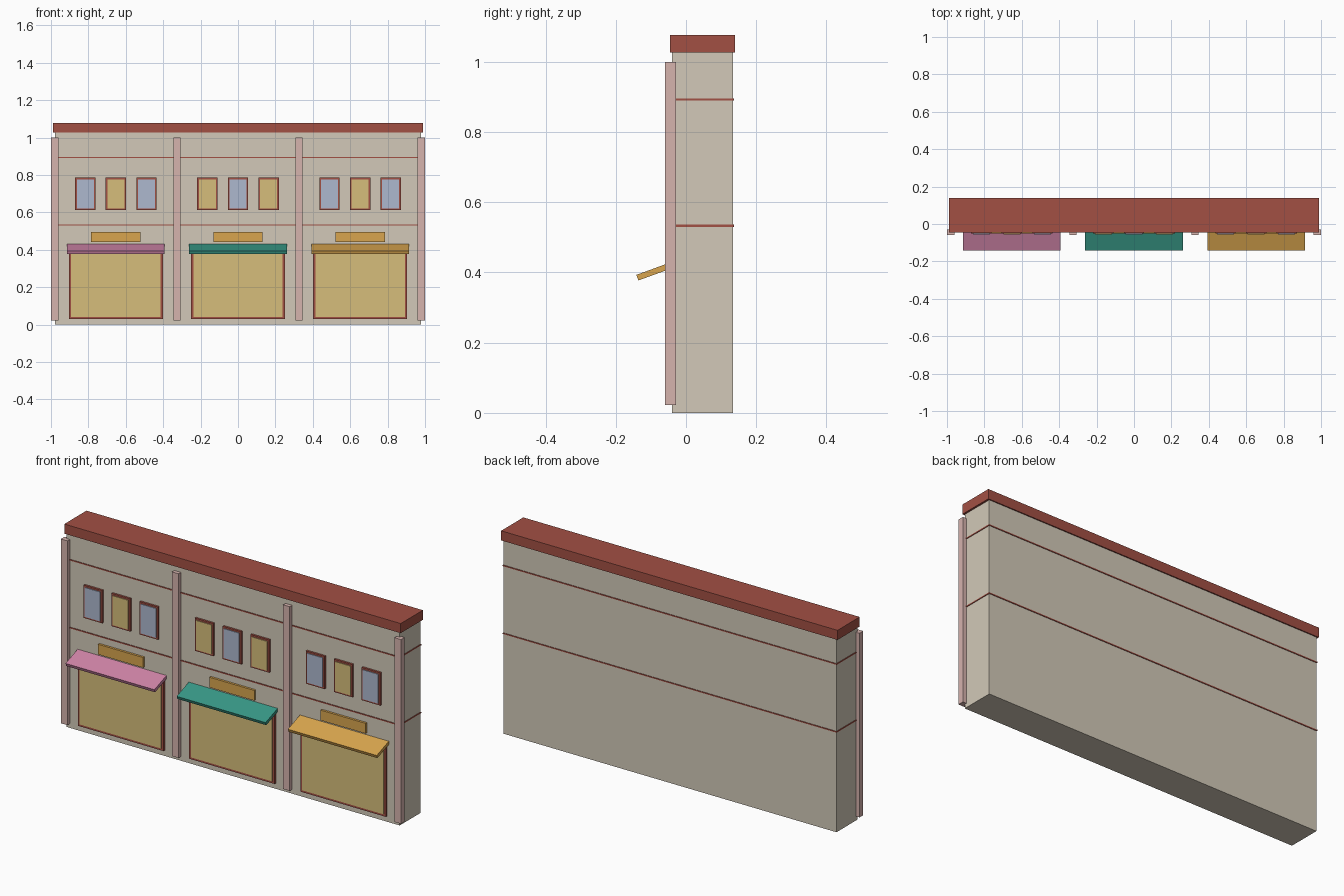
import bpy, math

if "Cube" in bpy.data.objects:
    bpy.data.objects.remove(bpy.data.objects["Cube"])


def material(name, r, g, b):
    """Flat colour from 0-255 sRGB values, stored as linear."""
    m = bpy.data.materials.new(name)
    lin = [((c / 255 + 0.055) / 1.055) ** 2.4 for c in (r, g, b)]
    m.diffuse_color = (*lin, 1)
    m.use_nodes = True
    m.node_tree.nodes["Principled BSDF"].inputs["Base Color"].default_value = m.diffuse_color
    return m


STONE = material("stone wall", 210, 201, 184)
RED = material("brick red trim", 162, 80, 68)
ROSE = material("rose pilaster", 214, 179, 174)
PINK = material("pink awning", 206, 131, 166)
TEAL = material("teal awning", 56, 152, 134)
AMBER = material("amber", 216, 165, 78)
GLOW = material("warm lit glass", 214, 190, 123)
BLUE = material("blue glass", 174, 185, 207)


def box(name, x, y, z, mat):
    """Box from (min, max) ranges on each axis."""
    mid = [(a + b) / 2 for a, b in (x, y, z)]
    size = [b - a for a, b in (x, y, z)]
    bpy.ops.mesh.primitive_cube_add(size=1, location=mid)
    ob = bpy.context.object
    ob.name = name
    ob.scale = size
    bpy.ops.object.transform_apply(location=False, rotation=False, scale=True)
    ob.data.materials.append(mat)
    return ob


def span(c, width):
    return (c - width / 2, c + width / 2)


def window(name, x, width, z, border, glass):
    """Projecting frame with a thin glass plate on its face."""
    box(name + "_frame", span(x, width), (-0.051, -0.03), z, RED)
    box(name + "_glass", span(x, width - 2 * border), (-0.055, -0.048),
        (z[0] + border, z[1] - border), glass)


# Main block, roof slab and string courses wrapping all sides
box("wall", (-0.978, 0.978), (-0.04, 0.134), (0, 1.03), STONE)
box("roof_cornice", (-0.988, 0.988), (-0.046, 0.14), (1.026, 1.077), RED)
for i, z in enumerate((0.533, 0.893)):
    box(f"string_course_{i + 1}", (-0.981, 0.981), (-0.043, 0.137),
        span(z, 0.006), RED)

# Pilasters between the bays
BAY = 0.653
for i in range(4):
    box(f"pilaster_{i + 1}", span((i - 1.5) * BAY, 0.039), (-0.06, -0.0285),
        (0.022, 1.0), ROSE)

# Three shop bays
for i, awning_mat in enumerate((PINK, TEAL, AMBER)):
    x = (i - 1) * BAY
    window(f"shop_window_{i + 1}", x, 0.502, (0.03, 0.405), 0.012, GLOW)
    box(f"sign_board_{i + 1}", span(x, 0.264), (-0.052, -0.03),
        (0.441, 0.495), AMBER)
    # Awning slab sloping down to the street
    awning = box(f"awning_{i + 1}", span(x, 0.522), span(-0.084, 0.116),
                 span(0.405, 0.017), awning_mat)
    awning.rotation_euler.x = math.radians(20)
    # Upper windows with alternating glass
    for j in range(3):
        glass = GLOW if (i + j) % 2 else BLUE
        window(f"upper_window_{i + 1}_{j + 1}", x + (j - 1) * 0.1635, 0.109,
               (0.612, 0.786), 0.009, glass)
